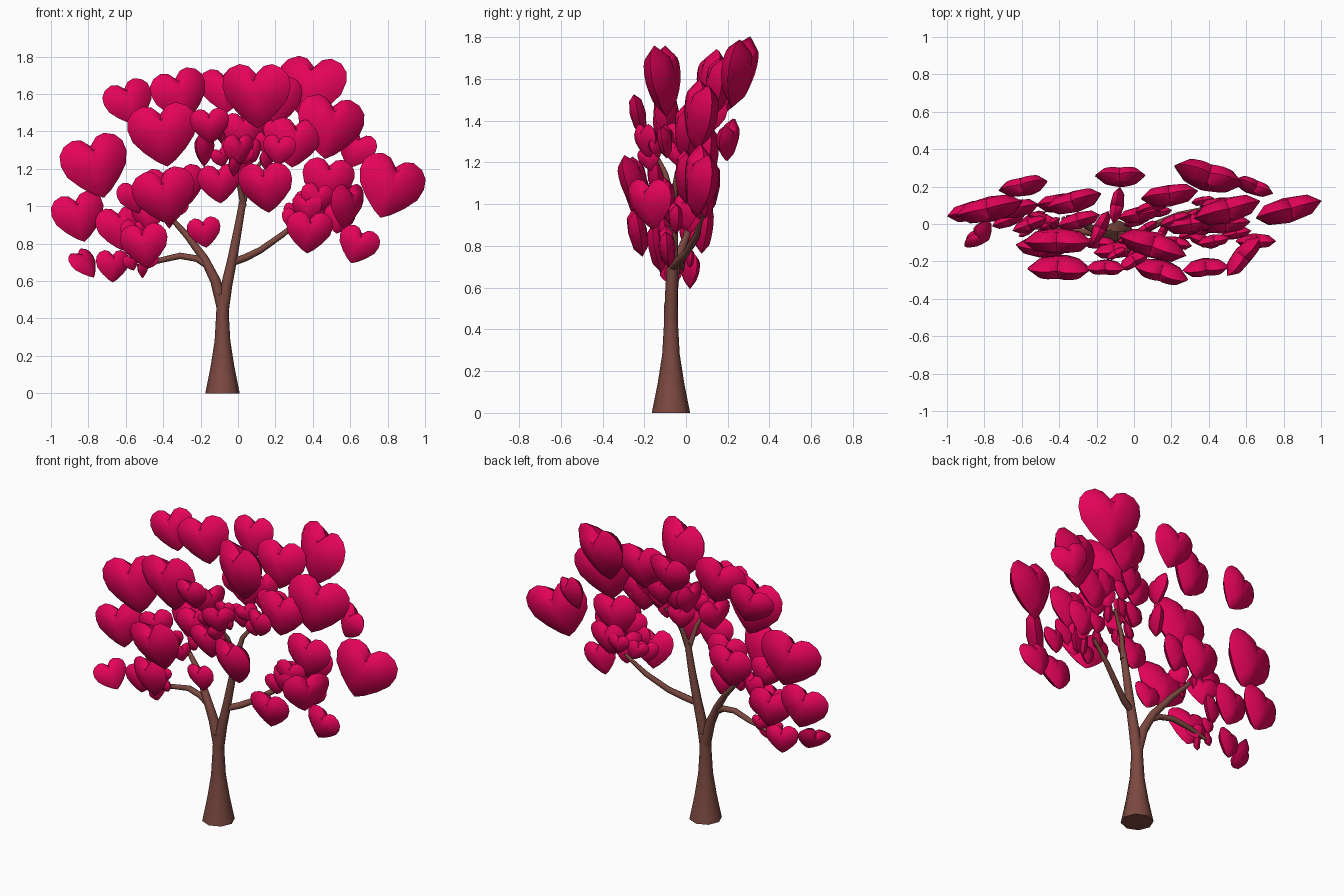
import bpy, bmesh
from math import radians
from mathutils import Matrix


def material(name, color):
    m = bpy.data.materials.new(name)
    m.diffuse_color = (*color, 1)
    return m


RED = material("heart_red", (0.78, 0.001, 0.10))
BARK = material("bark", (0.20, 0.066, 0.052))

# right half of the heart outline (x, z), unit width
HALF = [(0, .31), (.11, .42), (.24, .45), (.39, .39), (.48, .28), (.50, .13),
        (.45, -.05), (.30, -.23), (.13, -.38), (0, -.46)]
OUTLINE = HALF + [(-x, z) for x, z in HALF[-2:0:-1]]


def heart_mesh():
    """Low-poly puffed heart: sharp rim, one inner ring and a pole on each face."""
    bm = bmesh.new()
    n = len(OUTLINE)
    rim = [bm.verts.new((x, 0, z)) for x, z in OUTLINE]
    for side in (-1, 1):
        ring = [bm.verts.new((x * .66, side * .14, z * .66 + .02)) for x, z in OUTLINE]
        pole = bm.verts.new((0, side * .185, .03))
        for i in range(n):
            j = (i + 1) % n
            bm.faces.new((rim[i], rim[j], ring[j], ring[i]))
            bm.faces.new((ring[i], ring[j], pole))
    bmesh.ops.recalc_face_normals(bm, faces=bm.faces)
    for f in bm.faces:
        f.smooth = True
    for e in bm.edges:
        if e.calc_face_angle(0) > radians(45):
            e.smooth = False
    me = bpy.data.meshes.new("heart_leaf")
    bm.to_mesh(me)
    bm.free()
    me.materials.append(RED)
    return me


HEART = heart_mesh()


def heart(x, y, z, w, roll=0, yaw=0, pitch=None):
    """Place a heart; by default its top leans away from the middle plane."""
    pitch = -50 * y if pitch is None else pitch
    o = bpy.data.objects.new("heart_leaf", HEART)
    bpy.context.collection.objects.link(o)
    rot = (Matrix.Rotation(radians(yaw), 4, 'Z') @ Matrix.Rotation(radians(pitch), 4, 'X')
           @ Matrix.Rotation(radians(-roll), 4, 'Y'))
    o.matrix_world = Matrix.Translation((x, y, z)) @ rot @ Matrix.Scale(w, 4)


def rosette(x, y, z, w):
    """Small leaves bunched round a branch tip."""
    for dx, dy, dz, roll, yaw in ((-.5, -.2, .1, 20, 30), (.5, -.1, .2, -20, -30),
                                  (0, .4, .5, 0, 10), (.1, -.4, -.3, 5, 60)):
        heart(x + dx * w, y + dy * w, z + dz * w, w, roll, yaw)


def branch(name, pts):
    """Tapered round limb through (x, y, z, radius) points."""
    cu = bpy.data.curves.new(name, 'CURVE')
    cu.dimensions = '3D'
    cu.bevel_depth = 1
    cu.bevel_resolution = 2
    cu.use_fill_caps = True
    s = cu.splines.new('POLY')
    s.points.add(len(pts) - 1)
    for p, (x, y, z, r) in zip(s.points, pts):
        p.co = (x, y, z, 1)
        p.radius = r
    cu.materials.append(BARK)
    o = bpy.data.objects.new(name, cu)
    bpy.context.collection.objects.link(o)


# trunk and limbs
branch("trunk", [(-.083, -.072, 0, .092), (-.083, -.072, .14, .064), (-.083, -.072, .28, .042),
                 (-.083, -.072, .42, .034), (-.08, -.072, .53, .032)])
branch("right_limb", [(-.083, -.072, .42, .031), (-.06, -.07, .58, .03), (-.03, -.065, .72, .026),
                      (0, -.06, .88, .022), (.03, -.06, 1.05, .018)])
branch("top_right_limb", [(.03, -.06, 1.03, .017), (.06, -.04, 1.15, .014), (.14, 0, 1.26, .009)])
branch("top_front_limb", [(.03, -.06, 1.0, .017), (.0, -.10, 1.15, .013), (-.03, -.14, 1.23, .009)])
branch("right_side_limb", [(-.03, -.065, .70, .02), (.04, -.04, .725, .02), (.12, 0, .765, .018),
                           (.24, .05, .85, .016), (.36, .08, .95, .01)])
branch("left_limb", [(-.083, -.07, .45, .03), (-.12, -.065, .60, .028), (-.18, -.05, .72, .023),
                     (-.27, 0, .84, .018), (-.38, .03, .96, .011)])
branch("left_side_limb", [(-.16, -.055, .68, .018), (-.22, -.05, .72, .018), (-.31, -.035, .735, .017),
                          (-.42, -.02, .71, .015), (-.54, -.02, .68, .009)])

# foliage by region: x, y, z, width, roll, yaw
left = [(-.76, .08, 1.21, .37, 14, 12), (-.85, .07, .94, .29, 12, 12),
        (-.82, -.06, .69, .19, 20, 40, -30), (-.67, .02, .68, .19, 0, 20),
        (-.50, -.13, .79, .26, 6, -10), (-.39, -.23, 1.05, .34, 12, 0),
        (-.18, -.10, .86, .18, 8, 0), (-.63, .08, .88, .26, 8, 10)]
left_inner = [(-.55, 0, 1.05, .20, 15, 20), (-.48, .02, .95, .19, 0, -20),
              (-.29, .02, 1.11, .24, 10, 15), (-.38, .11, 1.08, .28, 5, 5),
              (-.55, .02, .85, .18, 0, 30)]
crown = [(-.40, -.09, 1.38, .37, 8, 0), (-.58, .20, 1.55, .27, 18, 10),
         (-.31, .12, 1.59, .31, 14, 15), (-.07, .25, 1.62, .27, 5, 0),
         (-.15, -.23, 1.43, .21, 5, 0), (.10, -.11, 1.59, .38, 0, -17),
         (.19, .15, 1.56, .31, 0, 8), (.39, .25, 1.63, .38, -5, -15)]
middle = [(-.10, -.14, 1.12, .23, 5, 5), (.15, -.25, 1.10, .30, 3, -15),
          (0, -.19, 1.30, .19, 0, 30), (.22, -.10, 1.30, .18, -5, -10),
          (.22, .02, 1.38, .18, 0, 20), (.30, 0, 1.34, .29, -5, 8),
          (-.18, -.02, 1.30, .20, 0, 65), (.03, .05, 1.40, .23, 5, 10),
          (-.09, .10, 1.42, .20, 0, 80), (.10, .09, 1.42, .20, 0, 20),
          (.02, .02, 1.25, .16, 0, 20)]
right = [(.49, .07, 1.42, .37, -10, 15), (.81, .07, 1.10, .37, -18, 15),
         (.64, -.09, .79, .22, -20, 0), (.38, -.23, .86, .25, -4, 5),
         (.58, -.17, 1.00, .27, 0, 50), (.48, 0, 1.13, .28, -6, 5),
         (.63, .20, 1.30, .22, -20, -20)]
right_inner = [(.30, -.05, .93, .14, 0, 20), (.37, -.09, .99, .17, 0, -20),
               (.42, -.09, 1.04, .18, -10, 10), (.41, 0, .96, .19, 0, 40),
               (.54, -.05, .93, .17, -10, 10), (.46, .10, 1.03, .22, 0, 5)]
for region in (left, left_inner, crown, middle, right, right_inner):
    for args in region:
        heart(*args)

# bunches at the branch tips
for tip in ((-.38, .03, .97, .12), (-.52, -.02, .69, .10), (.14, .01, 1.28, .13),
            (-.03, -.13, 1.25, .12), (.37, .07, .96, .13)):
    rosette(*tip)
